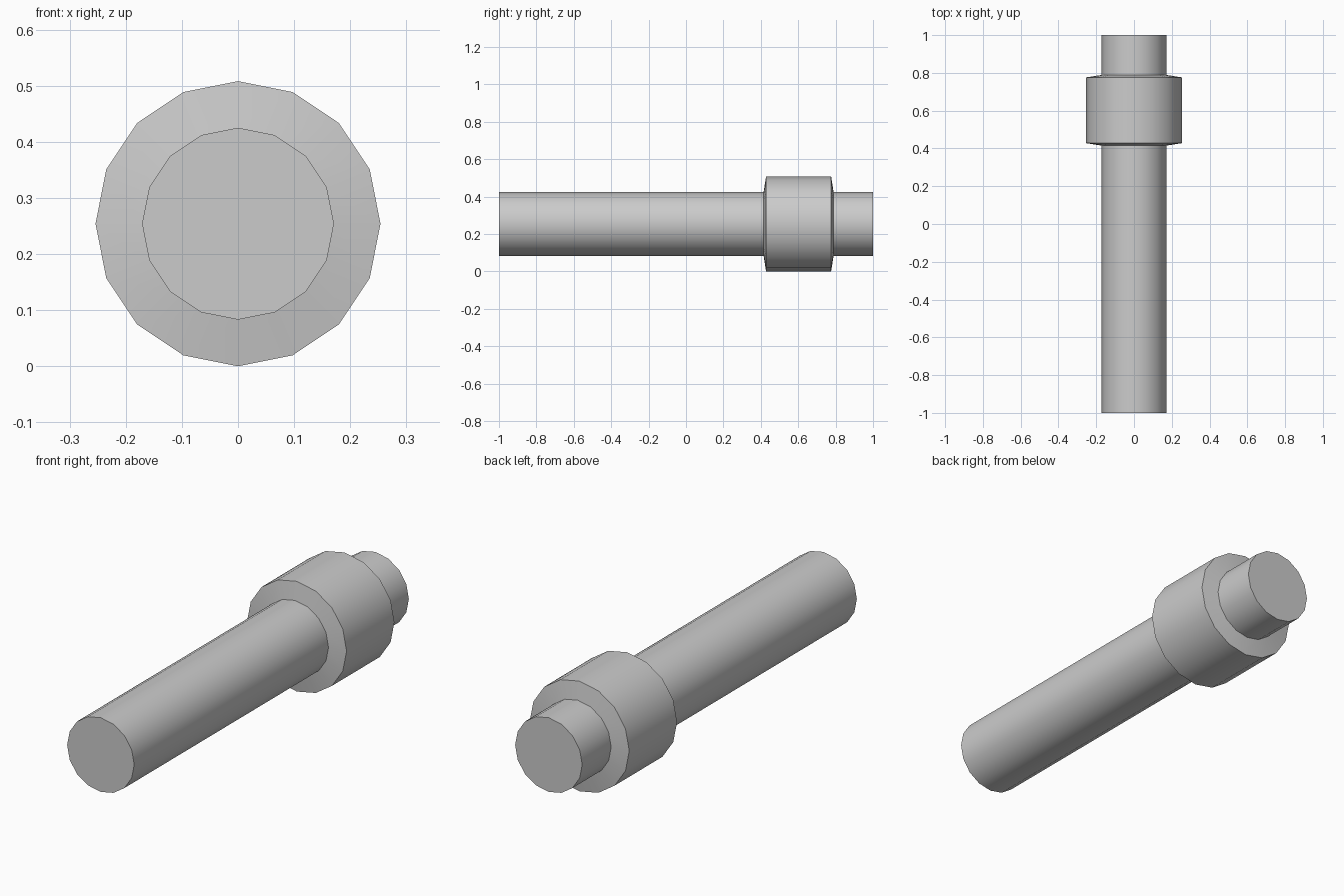
import bpy, bmesh, math

cube = bpy.data.objects.get("Cube")
if cube:
    bpy.data.objects.remove(cube, do_unlink=True)

SIDES = 16
CENTRE_Z = 0.254

grey = bpy.data.materials.new("plain grey")
grey.use_nodes = True
grey.diffuse_color = (0.6, 0.6, 0.6, 1)
grey.node_tree.nodes["Principled BSDF"].inputs["Base Color"].default_value = (0.6, 0.6, 0.6, 1)


def lathe(name, profile):
    """Revolve (radius, y) points about the long axis and cap both ends."""
    bm = bmesh.new()
    rings = []
    for r, y in profile:
        angles = [2 * math.pi * i / SIDES for i in range(SIDES)]
        rings.append([bm.verts.new((r * math.sin(a), y, r * math.cos(a))) for a in angles])
    for a, b in zip(rings, rings[1:]):
        for i in range(SIDES):
            j = (i + 1) % SIDES
            bm.faces.new((a[i], a[j], b[j], b[i]))
    bm.faces.new(rings[0])
    bm.faces.new(rings[-1])
    bmesh.ops.recalc_face_normals(bm, faces=bm.faces)
    mesh = bpy.data.meshes.new(name)
    bm.to_mesh(mesh)
    bm.free()
    mesh.materials.append(grey)
    obj = bpy.data.objects.new(name, mesh)
    obj.location.z = CENTRE_Z
    bpy.context.collection.objects.link(obj)
    bpy.ops.object.select_all(action="DESELECT")
    obj.select_set(True)
    bpy.context.view_layer.objects.active = obj
    bpy.ops.object.shade_smooth_by_angle(angle=math.radians(30))
    return obj


# Long rod with a raised collar whose shoulders slope slightly
lathe("rod_with_collar", [
    (0.171, -1), (0.171, 0.415), (0.254, 0.428),
    (0.254, 0.776), (0.171, 0.789), (0.171, 1),
])
